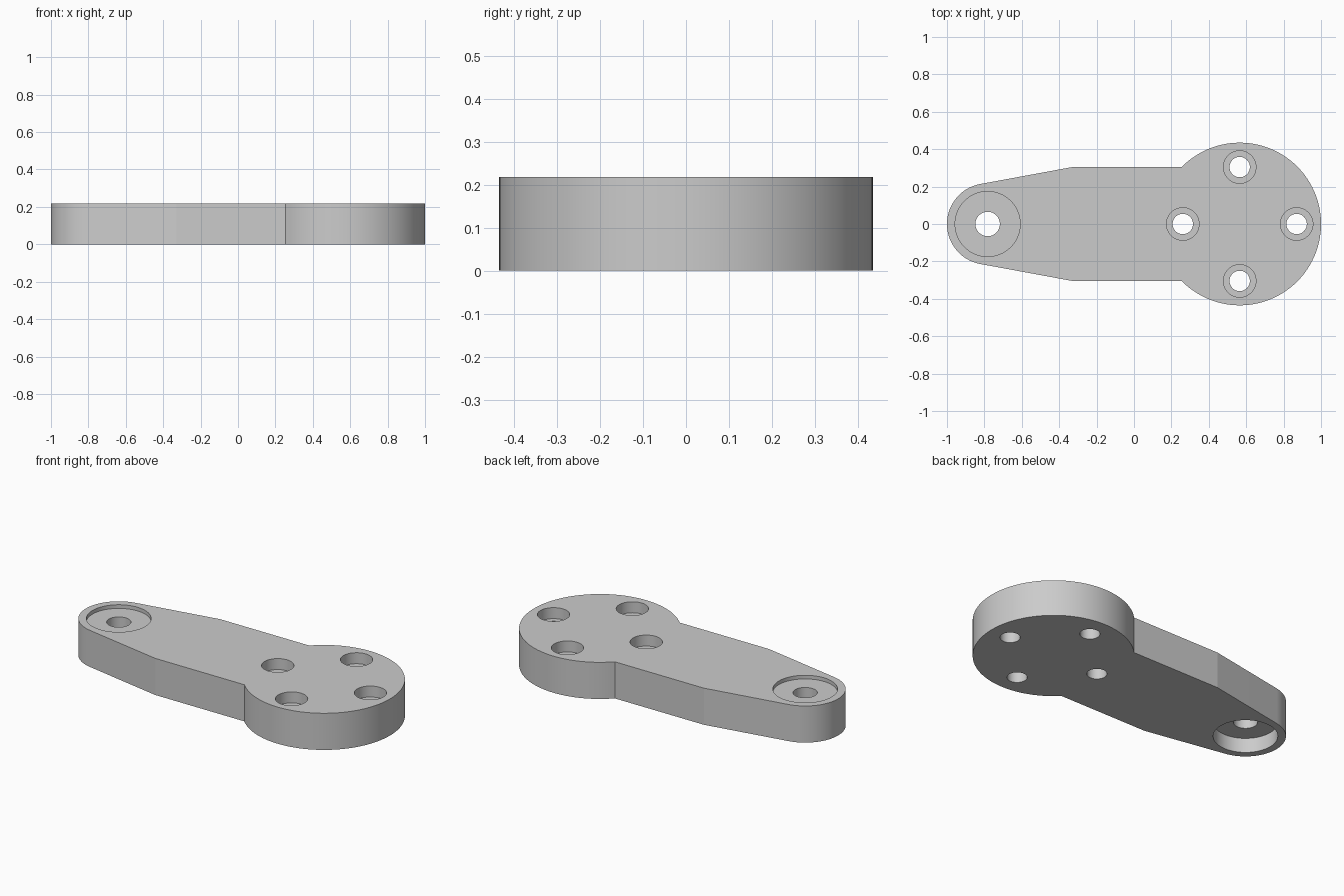
import bpy
import bmesh
from math import acos, asin, atan2, cos, hypot, pi, sin

default = bpy.data.objects.get("Cube")
if default:
    bpy.data.objects.remove(default, do_unlink=True)

U = 2 / 92                      # one design unit of the plate
THICK = 10 * U
HEAD_X, HEAD_R = 26 * U, 20 * U
TIP_X, TIP_R = -36 * U, 10 * U
NECK_X, NECK_Y = -0.33, 14 * U
BOLT_CIRCLE = 14 * U

grey = bpy.data.materials.new("plain grey")
grey.use_nodes = True
grey.diffuse_color = (0.6, 0.6, 0.6, 1)
grey.node_tree.nodes["Principled BSDF"].inputs["Base Color"].default_value = (0.6, 0.6, 0.6, 1)


def make_object(name, bm):
    bmesh.ops.recalc_face_normals(bm, faces=bm.faces)
    mesh = bpy.data.meshes.new(name)
    bm.to_mesh(mesh)
    bm.free()
    mesh.materials.append(grey)
    obj = bpy.data.objects.new(name, mesh)
    bpy.context.collection.objects.link(obj)
    return obj


def arc(cx, r, start, end, steps):
    angles = [start + (end - start) * i / steps for i in range(steps + 1)]
    return [(cx + r * cos(a), r * sin(a)) for a in angles]


def stepped_plug(bm, x, y, profile, steps=64):
    """Closed solid of revolution from (radius, height) pairs, bottom to top."""
    rings = [[bm.verts.new((x + px, y + py, z))
              for px, py in arc(0, r, 0, 2 * pi, steps)[:-1]] for r, z in profile]
    for low, high in zip(rings, rings[1:]):
        for i in range(steps):
            j = (i + 1) % steps
            bm.faces.new((low[i], low[j], high[j], high[i]))
    bm.faces.new(rings[0][::-1])
    bm.faces.new(rings[-1])


# Plate outline: round head, straight neck, taper tangent to the round tip
dx = NECK_X - TIP_X
tangent = atan2(NECK_Y, dx) + acos(TIP_R / hypot(dx, NECK_Y))
junction = pi - asin(NECK_Y / HEAD_R)
outline = arc(HEAD_X, HEAD_R, -junction, junction, 120)
outline.append((NECK_X, NECK_Y))
outline += arc(TIP_X, TIP_R, tangent, 2 * pi - tangent, 60)
outline.append((NECK_X, -NECK_Y))

bm = bmesh.new()
base = bm.faces.new([bm.verts.new((x, y, 0)) for x, y in outline])
top = bmesh.ops.extrude_face_region(bm, geom=[base])["geom"]
bmesh.ops.translate(bm, vec=(0, 0, THICK),
                    verts=[v for v in top if isinstance(v, bmesh.types.BMVert)])
arm = make_object("arm_plate", bm)

# Holes: four counterbored bolt holes and a tip bore recessed on both faces
bm = bmesh.new()
bolt_floor = THICK - 3 * U
for k in range(4):
    stepped_plug(bm, HEAD_X + BOLT_CIRCLE * cos(k * pi / 2), BOLT_CIRCLE * sin(k * pi / 2),
                 [(2.5 * U, -0.1), (2.5 * U, bolt_floor), (4 * U, bolt_floor), (4 * U, THICK + 0.1)])
low, high = 4 * U, THICK - U
stepped_plug(bm, TIP_X, 0,
             [(8 * U, -0.1), (8 * U, low), (3 * U, low),
              (3 * U, high), (8 * U, high), (8 * U, THICK + 0.1)], 96)
cutter = make_object("hole_cutter", bm)
cutter.hide_render = True

# Cut the holes, then shade the curved walls smooth
cut = arm.modifiers.new("holes", 'BOOLEAN')
cut.operation = 'DIFFERENCE'
cut.solver = 'EXACT'
cut.object = cutter
bpy.ops.object.select_all(action='DESELECT')
arm.select_set(True)
bpy.context.view_layer.objects.active = arm
bpy.ops.object.modifier_apply(modifier=cut.name)
bpy.data.objects.remove(cutter, do_unlink=True)
bpy.ops.object.shade_smooth_by_angle(angle=0.15)
